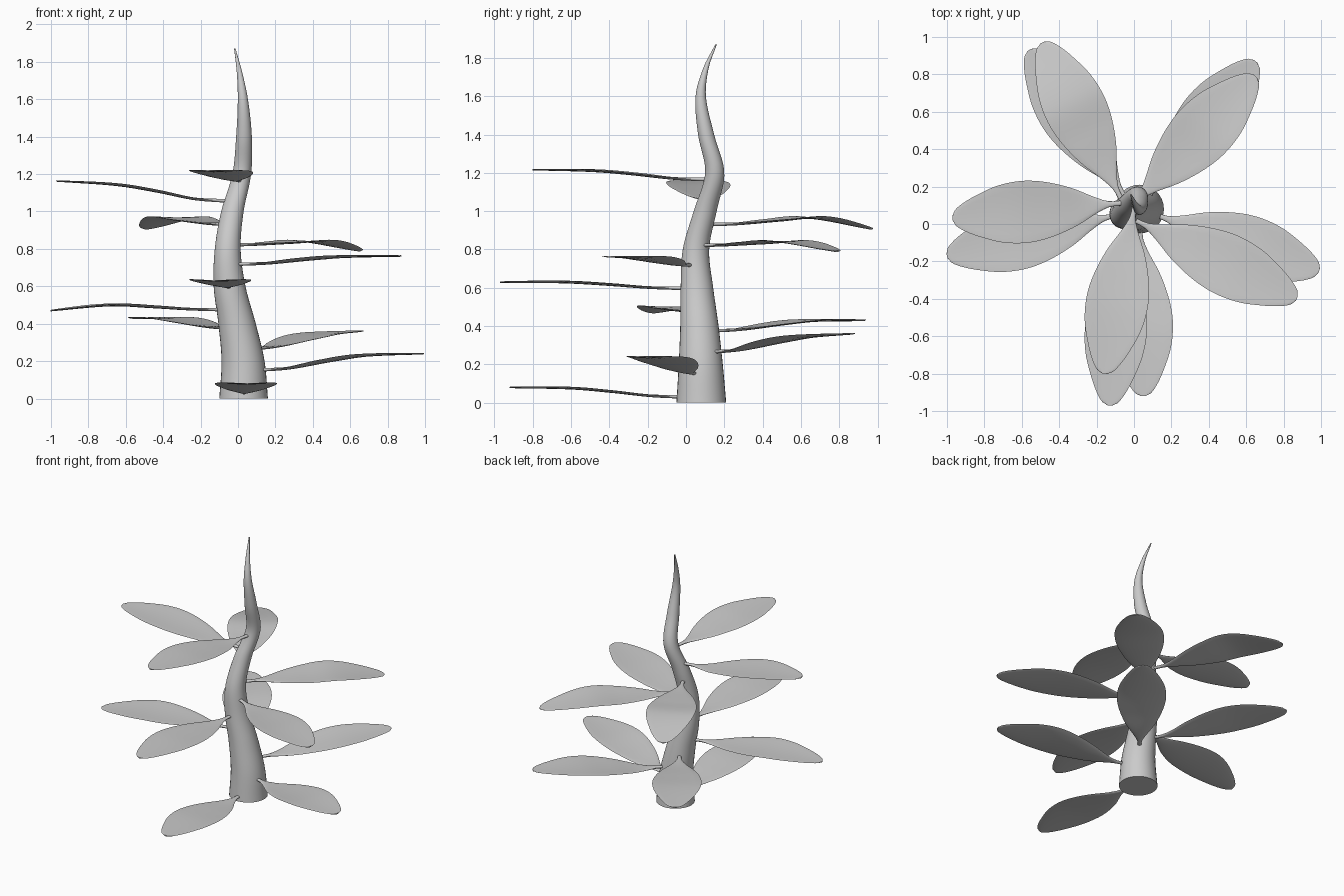
import bpy, bmesh, math
from mathutils import Vector

cube = bpy.data.objects.get("Cube")
if cube:
    bpy.data.objects.remove(cube, do_unlink=True)

grey = bpy.data.materials.new("light grey")
grey.use_nodes = True
grey.diffuse_color = (0.6, 0.6, 0.6, 1)
grey.node_tree.nodes["Principled BSDF"].inputs["Base Color"].default_value = (0.6, 0.6, 0.6, 1)


def sample(keys, t):
    """Smooth curve through keys of (position, value, ...), read at t."""
    n = len(keys)
    i = max(k for k in range(n - 1) if keys[k][0] <= t or k == 0)
    a, b = keys[i], keys[i + 1]
    before, after = keys[max(i - 1, 0)], keys[min(i + 2, n - 1)]
    h = b[0] - a[0]
    u = (t - a[0]) / h
    out = []
    for j in range(1, len(a)):
        m0 = (b[j] - before[j]) / (b[0] - before[0]) * h
        m1 = (after[j] - a[j]) / (after[0] - a[0]) * h
        out.append((2*u**3 - 3*u**2 + 1) * a[j] + (u**3 - 2*u**2 + u) * m0
                   + (3*u**2 - 2*u**3) * b[j] + (u**3 - u**2) * m1)
    return out


def loft(name, rings):
    """Skin a list of closed rings and cap both ends."""
    bm = bmesh.new()
    loops = [[bm.verts.new(p) for p in ring] for ring in rings]
    n = len(loops[0])
    for lo, hi in zip(loops, loops[1:]):
        for k in range(n):
            bm.faces.new((lo[k], lo[(k + 1) % n], hi[(k + 1) % n], hi[k]))
    bm.faces.new(loops[0][::-1])
    bm.faces.new(loops[-1])
    bmesh.ops.recalc_face_normals(bm, faces=bm.faces)
    mesh = bpy.data.meshes.new(name)
    bm.to_mesh(mesh)
    bm.free()
    mesh.materials.append(grey)
    obj = bpy.data.objects.new(name, mesh)
    bpy.context.collection.objects.link(obj)
    bpy.ops.object.select_all(action='DESELECT')
    obj.select_set(True)
    bpy.context.view_layer.objects.active = obj
    bpy.ops.object.shade_smooth_by_angle(angle=math.radians(50))
    return obj


# Winding tapered stem: height, centre x, centre y, radius
STEM = [(0, .03, .08, .13), (.2, .027, .077, .115), (.4, -.005, .07, .1),
        (.6, -.045, .057, .085), (.8, -.055, .052, .069), (1.0, -.03, .1, .06),
        (1.2, .02, .15, .05), (1.4, .032, .105, .042), (1.6, .026, .077, .027),
        (1.75, .007, .105, .014), (1.87, -.017, .157, .004)]
SIDES = 32
rings = []
for s in range(61):
    z = 1.87 * s / 60
    x, y, r = sample(STEM, z)
    rings.append([(x + r * math.cos(2 * math.pi * k / SIDES),
                   y + r * math.sin(2 * math.pi * k / SIDES), z) for k in range(SIDES)])
loft("stem", rings)

# Leaf outline: position along the leaf, half width
OUTLINE = [(0, .014), (.09, .016), (.17, .045), (.3, .105), (.45, .15), (.58, .166),
           (.72, .153), (.85, .112), (.94, .072), (.985, .04), (1, .012)]
STEPS = [i / 32 for i in range(32)] + [.985, 1]


def leaf(name, z_root, z_mid, tip):
    x, y, r = sample(STEM, z_root)
    axis = Vector((tip[0] - x, tip[1] - y, 0))
    length = axis.length
    axis.normalize()
    side = Vector((-axis.y, axis.x, 0))
    root = Vector((x, y, 0)) + axis * r * .6
    reach = length - r * .6
    rise = z_mid - z_root
    height = [(0, z_root), (.2, z_root + .14 * rise), (.42, z_root + .6 * rise),
              (.65, z_mid), (1, tip[2])]
    rings = []
    for t in STEPS:
        w = sample(OUTLINE, t)[0]
        mid = root + axis * reach * t + Vector((0, 0, sample(height, t)[0]))
        thick = .004 + .006 * (1 - t) ** 3
        ring = []
        for k in range(16):
            a = 2 * math.pi * k / 16
            c = math.cos(a)
            cup = .06 * w * c * c
            ring.append(mid + side * w * c + Vector((0, 0, thick * math.sin(a) + cup)))
        rings.append(ring)
    return loft(name, rings)


# Leaves spiral up the stem: root height, mid height, tip point
LEAVES = [(.03, .073, (.05, -.92, .08)), (.152, .227, (.99, -.25, .24)),
          (.265, .34, (.65, .87, .36)), (.375, .425, (-.56, .93, .43)),
          (.475, .497, (-1.0, -.17, .47)), (.597, .627, (-.13, -.97, .63)),
          (.718, .755, (.87, -.4, .762)), (.822, .837, (.65, .79, .79)),
          (.93, .963, (-.49, .97, .907)), (1.056, 1.14, (-.97, .03, 1.163)),
          (1.165, 1.208, (-.16, -.8, 1.217))]
for i, (z_root, z_mid, tip) in enumerate(LEAVES, 1):
    leaf(f"leaf_{i}", z_root, z_mid, tip)
